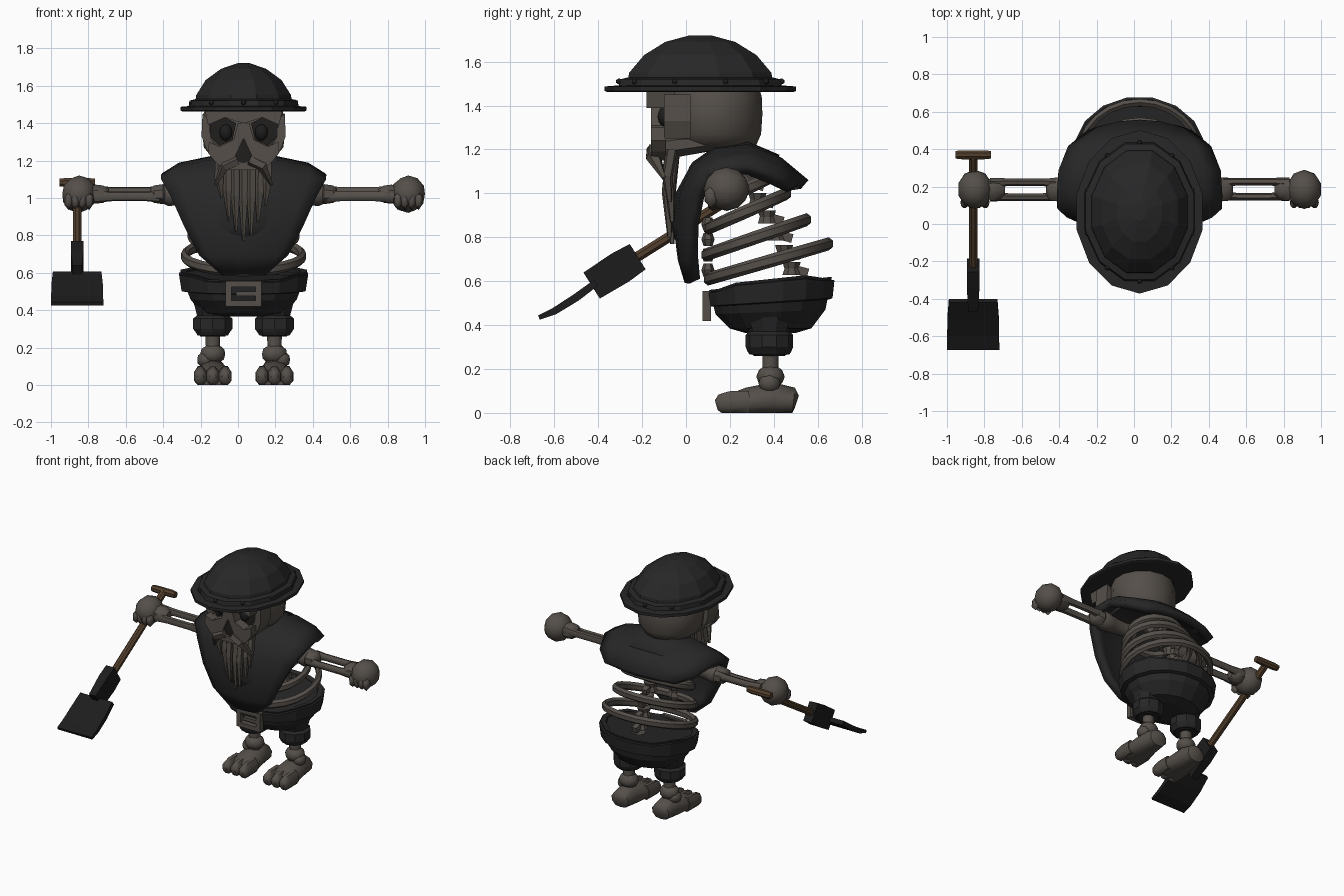
import bpy, bmesh, math
from mathutils import Vector

cube = bpy.data.objects.get("Cube")
if cube:
    bpy.data.objects.remove(cube)

CX = 0.03  # mirror plane of the body


def material(name, r, g, b):
    m = bpy.data.materials.new(name)
    m.use_nodes = True
    m.diffuse_color = (r, g, b, 1)
    m.node_tree.nodes["Principled BSDF"].inputs["Base Color"].default_value = (r, g, b, 1)
    m.node_tree.nodes["Principled BSDF"].inputs["Roughness"].default_value = 0.9
    return m


bone = material("bone", 0.09, 0.078, 0.067)
beard_col = material("beard_grey", 0.085, 0.073, 0.062)
cloth = material("dark_cloth", 0.02, 0.02, 0.02)
iron = material("black_iron", 0.012, 0.012, 0.012)
wood = material("brown_wood", 0.085, 0.05, 0.026)
hollow = material("dark_hollow", 0.015, 0.013, 0.012)


def finish(name, bm, mat, smooth=0):
    bmesh.ops.recalc_face_normals(bm, faces=bm.faces)
    me = bpy.data.meshes.new(name)
    bm.to_mesh(me)
    bm.free()
    me.materials.append(mat)
    ob = bpy.data.objects.new(name, me)
    bpy.context.collection.objects.link(ob)
    if smooth:
        bpy.ops.object.select_all(action='DESELECT')
        ob.select_set(True)
        bpy.context.view_layer.objects.active = ob
        bpy.ops.object.shade_smooth_by_angle(angle=math.radians(smooth))
    return ob


def sweep(name, path, sizes, n, mat, axis=None, up=(0, 0, 1), closed=False, smooth=0, shape=None):
    """Skin rings of n points along a path; sizes are half widths (side, up)."""
    path = [Vector(p) for p in path]
    if isinstance(sizes, tuple):
        sizes = [sizes] * len(path)
    bm, rings, count = bmesh.new(), [], len(path)
    k = math.sqrt(2) if n == 4 else 1
    for i, p in enumerate(path):
        a = path[(i - 1) % count] if closed else path[max(i - 1, 0)]
        b = path[(i + 1) % count] if closed else path[min(i + 1, count - 1)]
        t = Vector(axis) if axis else (b - a).normalized()
        side = t.cross(Vector(up)).normalized()
        top = side.cross(t)
        ring = []
        for j in range(n):
            ang = math.tau * (j + 0.5) / n
            v = p + side * sizes[i][0] * k * math.cos(ang) + top * sizes[i][1] * k * math.sin(ang)
            ring.append(bm.verts.new(shape(v) if shape else v))
        rings.append(ring)
    for i in range(count if closed else count - 1):
        r, q = rings[i], rings[(i + 1) % count]
        for j in range(n):
            bm.faces.new((r[j], r[(j + 1) % n], q[(j + 1) % n], q[j]))
    if not closed:
        bm.faces.new(rings[0])
        bm.faces.new(rings[-1])
    return finish(name, bm, mat, smooth)


def lathe(name, x, y, profile, n, mat, smooth=0, shape=None):
    """Stack of elliptical rings given as (z, rx, ry)."""
    return sweep(name, [(x, y, p[0]) for p in profile], [p[1:] for p in profile], n, mat,
                 axis=(0, 0, 1), up=(0, 1, 0), smooth=smooth, shape=shape)


def ball(name, c, r, mat, sub=2, smooth=60):
    bm = bmesh.new()
    bmesh.ops.create_icosphere(bm, subdivisions=sub, radius=1)
    for v in bm.verts:
        v.co = Vector(c) + Vector(v.co[i] * r[i] for i in range(3))
    return finish(name, bm, mat, smooth)


def plate(name, pts, s, y0, y1, mat):
    """Outline in x, z extruded from y0 to y1 on side s."""
    bm = bmesh.new()
    f = bm.faces.new([bm.verts.new((CX + s * x, y0, z)) for x, z in pts])
    ext = bmesh.ops.extrude_face_region(bm, geom=[f])["geom"]
    for v in ext:
        if isinstance(v, bmesh.types.BMVert):
            v.co.y = y1
    bmesh.ops.triangulate(bm, faces=bm.faces)
    return finish(name, bm, mat)


# Helmet: dome, band, wide brim and rivets
HY = 0.065
lathe("helmet_dome", CX, HY, [(1.5, .27, .345), (1.55, .262, .335), (1.63, .21, .265),
      (1.69, .125, .165), (1.72, .035, .05)], 12, cloth)
lathe("helmet_band", CX, HY, [(1.485, .305, .385), (1.52, .3, .375), (1.53, .26, .335)], 12, cloth)
lathe("helmet_brim", CX, HY, [(1.462, .335, .425), (1.467, .345, .437), (1.487, .345, .437),
      (1.492, .29, .37)], 14, cloth)
for i in range(10):
    a = math.tau * (i + 0.5) / 10
    ball("helmet_rivet", (CX + .293 * math.cos(a), HY + .37 * math.sin(a), 1.51),
         (.015, .015, .015), iron, 1)

# Skull: cranium, face plates, sockets
lathe("cranium", CX, 0.13, [(1.19, .1, .13), (1.22, .175, .19), (1.27, .218, .212), (1.36, .228, .218),
      (1.44, .225, .215), (1.49, .2, .2)], 14, bone, 45)
sweep("jaw", [(CX, -.135, 1.21), (CX, -.05, 1.22), (CX, .12, 1.24)],
      [(.1, .055), (.16, .06), (.19, .05)], 8, bone, smooth=30)
for s in (-1, 1):
    plate("face_plate", [(0, 1.4), (.03, 1.4), (.055, 1.31), (.13, 1.275), (.185, 1.3), (.19, 1.24),
          (.15, 1.19), (.1, 1.15), (0, 1.15), (0, 1.19), (.055, 1.2), (0, 1.32)], s, -.16, -.09, bone)
    plate("brow", [(0, 1.4), (.04, 1.41), (.1, 1.43), (.19, 1.39), (.21, 1.48), (0, 1.48)],
          s, -.18, -.05, bone)
    plate("cheek", [(.15, 1.28), (.195, 1.25), (.225, 1.33), (.22, 1.45), (.185, 1.42), (.18, 1.33)],
          s, -.1, .02, bone)
    plate("eye_socket", [(.04, 1.4), (.06, 1.31), (.13, 1.28), (.18, 1.33), (.18, 1.41), (.1, 1.43)],
          s, -.094, -.088, hollow)
    ball("eye", (CX + s * .095, -.1, 1.35), (.035, .03, .045), iron)
    plate("nose_hollow", [(0, 1.19), (.055, 1.2), (0, 1.32)], s, -.142, -.137, hollow)
    # Moustache lock
    sweep("moustache", [(CX + s * .03, -.15, 1.2), (CX + s * .1, -.15, 1.17), (CX + s * .15, -.1, 1.07)],
          [(.03, .03), (.03, .035), (.008, .01)], 5, beard_col, up=(0, 1, 0))

# Beard: tapered hanging locks
lengths = [.2, .32, .38, .43, .4, .33, .24]
for i, length in enumerate(lengths):
    x = CX + (i - 3) * .043
    y = -.085 + .012 * (i % 2)
    sweep("beard_lock", [(x, y + .02, 1.2), (x, y, 1.2 - length * .5), (x - .004 * (i - 3), y + .01, 1.2 - length)],
          [(.024, .028), (.026, .026), (.007, .01)], 5, beard_col, axis=(0, 0, -1), up=(0, 1, 0))

# Cape: draped sheet, rows run from front hem over the shoulders to the back hem
rows = [(.02, .6, .11, .02, 0), (-.01, .7, .23, .04, 0), (-.03, .85, .31, .06, 0),
        (-.01, 1, .38, .07, 0), (.04, 1.11, .43, .06, .03), (.14, 1.18, .43, .02, .08),
        (.28, 1.2, .42, 0, .09), (.42, 1.14, .37, -.02, .08), (.54, 1.04, .27, -.06, .02)]


def drape(name, rows, scale, lift, thick):
    bm, grid = bmesh.new(), []
    for y, z, w, dy, dz in rows:
        grid.append([bm.verts.new((CX + u * w * scale, y + dy * u * u + (lift if z < 1.1 and y < .2 else 0),
                                   z - dz * u ** 4 - (lift if z >= 1.1 else 0)))
                     for u in (-1, -.8, -.4, 0, .4, .8, 1)])
    for a, b in zip(grid, grid[1:]):
        for j in range(6):
            bm.faces.new((a[j], a[j + 1], b[j + 1], b[j]))
    ob = finish(name, bm, cloth, 40)
    mod = ob.modifiers.new("thickness", 'SOLIDIFY')
    mod.thickness, mod.offset = thick, 0


drape("cape", rows, 1, 0, .055)
drape("cape_collar", [(.0, .75, .08, .02, 0)] + rows[2:8], .72, -.022, .03)

# Neck and spine
sweep("neck", [(CX, .3, 1.02), (CX, .2, 1.13), (CX, .13, 1.24)], (.06, .06), 8, bone, smooth=40)
for i in range(8):
    f = i / 7
    y, z = .53 - .25 * f ** 1.3, .5 + .55 * f
    lathe("vertebra", CX, y, [(z - .03, .05, .045), (z, .04, .035), (z + .03, .05, .045)], 8, bone)
    sweep("vertebra_spur", [(CX, y, z), (CX, y + .075, z - .02)], (.02, .02), 4, bone)

# Ribs: tilted loops, higher at the back; sternum joins them in front
for y0, z0, y1, z1, w in [(.1, .61, .65, .77, .315), (.09, .72, .55, .88, .28),
                          (.1, .84, .46, 1.0, .25), (.12, .95, .4, 1.08, .2)]:
    path = []
    for k in range(24):
        a = math.tau * k / 24
        f = (1 - math.cos(a)) / 2
        path.append((CX + w * math.sin(a), y0 + (y1 - y0) * f, z0 + (z1 - z0) * f))
    sweep("rib", path, (.022, .03), 6, bone, closed=True, smooth=35)
for z in (.65, .72, .79, .86):
    lathe("sternum", CX, .1, [(z - .03, .03, .02), (z, .045, .03), (z + .03, .03, .02)], 6, bone)

# Trousers: hollow bowl with a slanted rim and a belt
PY = .385


def slant(v):
    v.z += max(0, v.z - .38) * .85 * (v.y - PY) * .6 + (.02 if v.z > .55 and abs(v.x - CX) > .2 else 0)
    return v


lathe("trousers", CX, PY, [(.365, .14, .12), (.385, .23, .19), (.46, .29, .255), (.59, .345, .285),
      (.585, .31, .25), (.46, .25, .21)], 16, cloth, shape=slant)
lathe("belt", CX, PY, [(.5, .315, .27), (.505, .338, .288), (.575, .352, .297), (.58, .33, .275)],
      16, cloth, shape=slant)
corners = [(CX + x, .095, z) for x, z in ((-.08, .435), (.08, .435), (.08, .54), (-.08, .54))]
for a, b in zip(corners, corners[1:] + corners[:1]):
    d = (Vector(b) - Vector(a)).normalized() * .016
    sweep("buckle_frame", [Vector(a) - d, Vector(b) + d], (.016, .02), 4, bone, up=(0, 1, 0))
sweep("buckle_pin", [(CX - .04, .09, .487), (CX + .07, .09, .487)], (.012, .015), 4, bone, up=(0, 1, 0))

for s in (-1, 1):
    # Legs: trouser leg, cuff, shin, ankle, foot and toes
    x = CX + s * .165
    lathe("trouser_leg", x, .38, [(.26, .07, .07), (.27, .08, .085), (.36, .085, .09), (.45, .11, .12)], 10, cloth)
    lathe("cuff", x, .38, [(.265, .085, .09), (.28, .095, .1), (.3, .11, .108), (.355, .11, .108),
          (.37, .09, .095)], 10, cloth)
    lathe("shin", x, .385, [(.1, .05, .05), (.2, .04, .038), (.3, .045, .042)], 8, bone, 50)
    ball("ankle", (x, .385, .165), (.07, .065, .055), bone)
    ball("ankle_knob", (x + s * .04, .38, .135), (.045, .05, .045), bone)

    def ground(v):
        v.z = max(v.z, 0)
        return v

    sweep("foot", [(x, .505, .05), (x, .49, .055), (x, .4, .06), (x, .28, .045), (x, .2, .035)],
          [(.035, .03), (.07, .06), (.08, .08), (.1, .07), (.095, .05)], 10, bone, smooth=50, shape=ground)
    for i in (-1, 0, 1):
        tx = x + i * .067
        sweep("toe", [(tx, .29, .05), (tx, .2, .045), (tx, .155, .04), (tx, .138, .035)],
              [(.034, .055), (.037, .058), (.035, .048), (.02, .025)], 8, bone, smooth=50, shape=ground)

    # Arms: upper arm, elbow, paired forearm bones, wrist and fist
    def along(values):
        return [(CX + s * v, .185, 1.02) for v in values]

    sweep("upper_arm", along((.14, .22, .34, .4, .44)),
          [(.06, .06), (.05, .05), (.06, .06), (.075, .07), (.05, .05)], 8, bone, smooth=45)
    sweep("elbow", along((.41, .43, .48, .5)), [(.05, .04), (.07, .058), (.065, .05), (.03, .03)],
          8, bone, smooth=45)
    for o in (-1, 1):
        sweep("forearm_bone", [(CX + s * v, .185 + o * w, 1.02 + o * .012) for v, w in
              ((.45, .035), (.52, .04), (.7, .04), (.8, .035))],
              [(.028, .034), (.021, .026), (.021, .026), (.03, .036)], 7, bone, smooth=50)
    sweep("wrist", along((.72, .75, .79, .83)), [(.03, .03), (.062, .05), (.065, .055), (.05, .05)],
          8, bone, smooth=45)
    ball("fist", (CX + s * .88, .185, 1.02), (.094, .105, .1), bone)
    for i in range(4):
        ball("finger", (CX + s * (.825 + i * .037), .115, .985), (.025, .035, .05), bone, 1)


# Shovel held in the right fist
def on_shaft(y, lift=0):
    return (-.86, y, .85 + .628 * y + lift)


sweep("shovel_shaft", [on_shaft(.37), on_shaft(-.27)], (.025, .025), 8, wood, smooth=40)
g = Vector(on_shaft(.37))
sweep("shovel_grip", [g - Vector((.095, 0, 0)), g - Vector((.06, 0, 0)), g + Vector((.06, 0, 0)),
      g + Vector((.095, 0, 0))], [(.022, .022), (.026, .026), (.026, .026), (.022, .022)], 8, wood)
sweep("shovel_socket", [on_shaft(-.22), on_shaft(-.3), on_shaft(-.43)],
      [(.034, .068), (.034, .075), (.026, .07)], 4, iron)
sweep("shovel_blade", [on_shaft(-.41), on_shaft(-.5, -.01), on_shaft(-.6, -.01), on_shaft(-.67, .005)],
      [(.13, .016), (.137, .018), (.139, .016), (.14, .01)], 4, iron)
